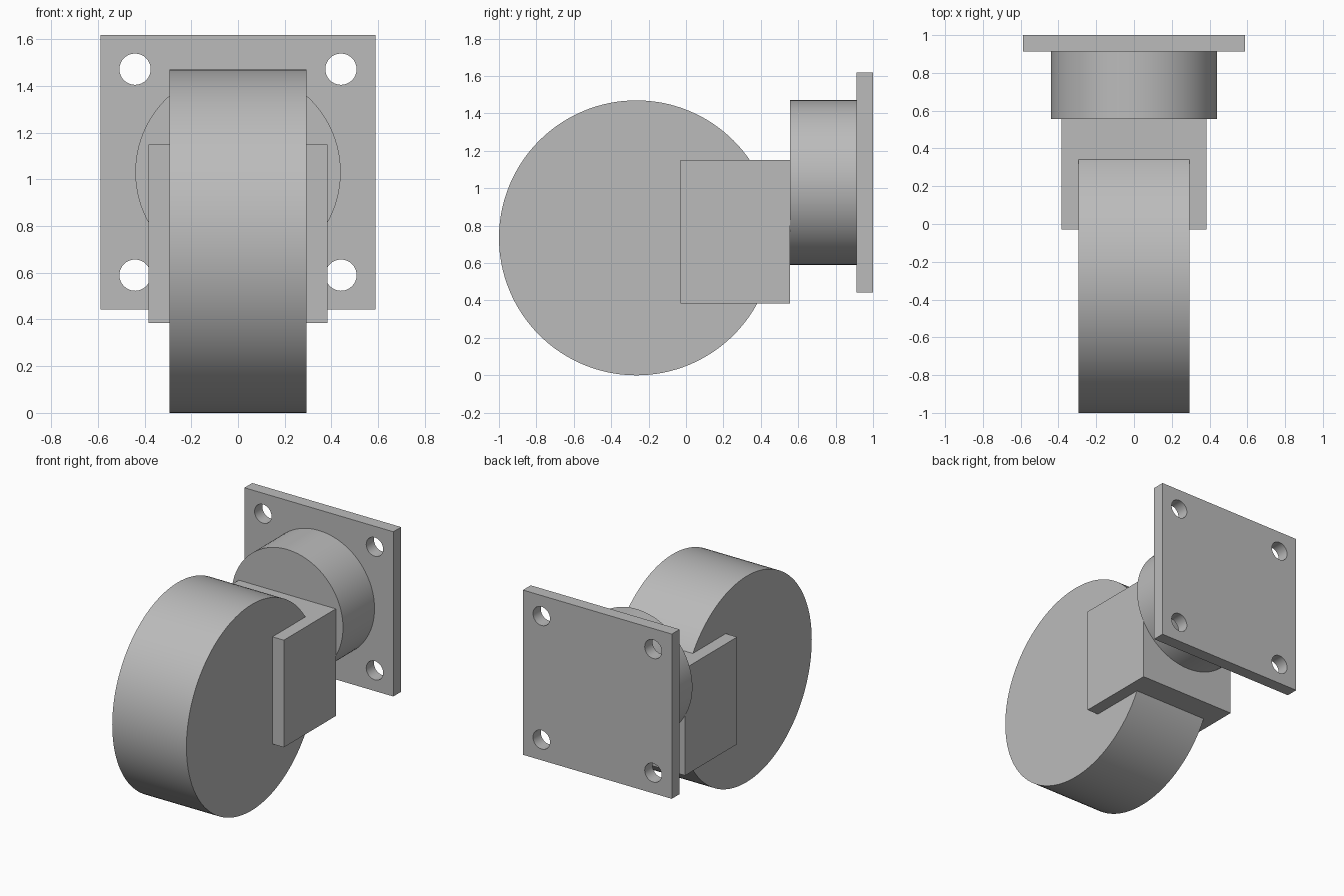
import bpy
import bmesh
from math import pi, radians
from mathutils import Matrix, Vector

default = bpy.data.objects.get("Cube")
if default:
    bpy.data.objects.remove(default, do_unlink=True)

GREY = (0.5, 0.5, 0.5, 1.0)
grey = bpy.data.materials.new("plain grey")
grey.use_nodes = True
grey.diffuse_color = GREY
grey.node_tree.nodes["Principled BSDF"].inputs["Base Color"].default_value = GREY


def finish(name, bm, smooth=False):
    bmesh.ops.recalc_face_normals(bm, faces=bm.faces)
    mesh = bpy.data.meshes.new(name)
    bm.to_mesh(mesh)
    bm.free()
    mesh.materials.append(grey)
    obj = bpy.data.objects.new(name, mesh)
    bpy.context.collection.objects.link(obj)
    bpy.ops.object.select_all(action='DESELECT')
    obj.select_set(True)
    bpy.context.view_layer.objects.active = obj
    if smooth:
        bpy.ops.object.shade_smooth_by_angle(angle=radians(30))
    return obj


def cylinder(name, centre, radius, length, axis, segments):
    turn = Matrix.Rotation(pi / 2, 4, 'Y' if axis == 'X' else 'X')
    bm = bmesh.new()
    bmesh.ops.create_cone(bm, cap_ends=True, segments=segments, radius1=radius,
                          radius2=radius, depth=length,
                          matrix=Matrix.Translation(centre) @ turn)
    return finish(name, bm, smooth=True)


def extruded(name, outline, bottom, top):
    """Extrude an (x, y) outline upward from bottom to top."""
    bm = bmesh.new()
    face = bm.faces.new([bm.verts.new((x, y, bottom)) for x, y in outline])
    result = bmesh.ops.extrude_face_region(bm, geom=[face])
    verts = [v for v in result["geom"] if isinstance(v, bmesh.types.BMVert)]
    bmesh.ops.translate(bm, verts=verts, vec=Vector((0, 0, top - bottom)))
    return finish(name, bm)


# Wheel
wheel_half = 0.293
cylinder("wheel", (0, -0.265, 0.735), 0.735, 2 * wheel_half, 'X', 128)

# U-shaped fork holding the wheel from behind
half, front, web, back = 0.383, -0.03, 0.3, 0.557
right_side = [(half, back), (half, front), (wheel_half, front), (wheel_half, web)]
left_side = [(-x, y) for x, y in reversed(right_side)]
extruded("fork", right_side + left_side, 0.385, 1.15)

# Round swivel housing between fork and plate
cylinder("swivel_housing", (0, 0.734, 1.031), 0.44, 0.356, 'Y', 96)

# Square mounting plate with four bolt holes
side, hole = 0.588, 0.441
plate = extruded("mounting_plate",
                 [(-side, 0.912), (side, 0.912), (side, 1), (-side, 1)],
                 1.031 - side, 1.031 + side)
for sx in (-1, 1):
    for sz in (-1, 1):
        cutter = cylinder("hole_cutter", (sx * hole, 0.956, 1.031 + sz * hole),
                          0.067, 0.3, 'Y', 32)
        cutter.hide_render = True
        bpy.context.view_layer.objects.active = plate
        cut = plate.modifiers.new("bolt hole", 'BOOLEAN')
        cut.operation = 'DIFFERENCE'
        cut.solver = 'EXACT'
        cut.object = cutter
        bpy.ops.object.modifier_apply(modifier=cut.name)
        bpy.data.objects.remove(cutter, do_unlink=True)

bpy.ops.object.select_all(action='DESELECT')
plate.select_set(True)
bpy.context.view_layer.objects.active = plate
bpy.ops.object.shade_smooth_by_angle(angle=radians(30))
